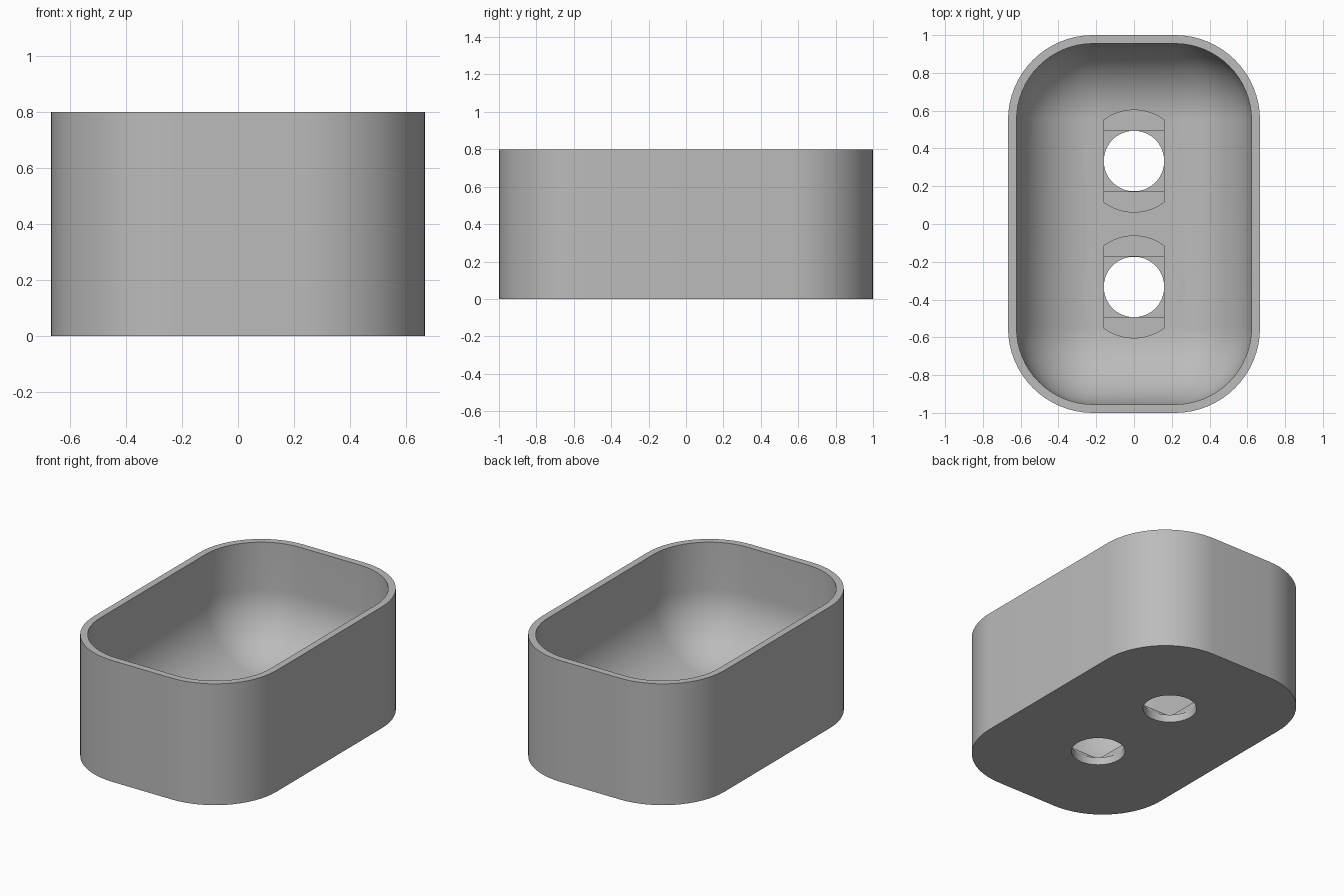
import bpy, bmesh
from math import sin, cos, pi, radians, asin

if "Cube" in bpy.data.objects:
    bpy.data.objects.remove(bpy.data.objects["Cube"])

HEIGHT, FLOOR = 0.8, 0.09
CX, CY = 0.217, 0.55            # corner centres
R_OUT, R_IN = 0.45, 0.405       # outer and inner corner radii
HOLE, HEAD = 0.16, 0.27         # shaft and head radii of the screw holes
SEG = 16

grey = bpy.data.materials.new("plain grey")
grey.use_nodes = True
GREY = (0.5, 0.5, 0.5, 1)
grey.diffuse_color = GREY
grey.node_tree.nodes["Principled BSDF"].inputs["Base Color"].default_value = GREY


def make_object(name, bm):
    bmesh.ops.remove_doubles(bm, verts=bm.verts, dist=1e-5)
    bmesh.ops.recalc_face_normals(bm, faces=bm.faces)
    mesh = bpy.data.meshes.new(name)
    bm.to_mesh(mesh)
    bm.free()
    mesh.materials.append(grey)
    obj = bpy.data.objects.new(name, mesh)
    bpy.context.collection.objects.link(obj)
    return obj


def loft(name, rings):
    """Skin closed rings of equal length and cap both ends."""
    bm = bmesh.new()
    loops = [[bm.verts.new(p) for p in ring] for ring in rings]
    n = len(loops[0])
    for a, b in zip(loops, loops[1:]):
        for i in range(n):
            j = (i + 1) % n
            bm.faces.new((a[i], a[j], b[j], b[i]))
    bm.faces.new(loops[0])
    bm.faces.new(loops[-1])
    return make_object(name, bm)


def rounded_ring(r, z):
    ring = []
    for k, (sx, sy) in enumerate(((1, 1), (-1, 1), (-1, -1), (1, -1))):
        for i in range(SEG + 1):
            a = (k + i / SEG) * pi / 2
            ring.append((sx * CX + r * cos(a), sy * CY + r * sin(a), z))
    return ring


def circle(r):
    return [(r * cos(i * pi / 32), r * sin(i * pi / 32)) for i in range(64)]


def slot():
    """Head circle trimmed to the width of the shaft."""
    half = asin(HOLE / HEAD)
    arc = [half * (1 - i / 6) for i in range(13)]
    return ([(HEAD * sin(a), HEAD * cos(a)) for a in arc]
            + [(-HEAD * sin(a), -HEAD * cos(a)) for a in arc])


# Shell: outer wall, rim, inner wall and spherical bowl corners
rings = [rounded_ring(R_OUT, 0), rounded_ring(R_OUT, HEIGHT), rounded_ring(R_IN, HEIGHT)]
for i in range(SEG + 1):
    a = i / SEG * pi / 2
    rings.append(rounded_ring(R_IN * cos(a), FLOOR + R_IN * (1 - sin(a))))
tray = loft("tray", rings)

# Stepped screw holes: shaft, square step, slot, shallow head recess
square = [(HOLE, HOLE), (-HOLE, HOLE), (-HOLE, -HOLE), (HOLE, -HOLE)]
steps = [("shaft", circle(HOLE), -0.1), ("square", square, FLOOR - 0.04),
         ("slot", slot(), FLOOR - 0.02), ("head", circle(HEAD), FLOOR + 0.0005)]
bpy.context.view_layer.objects.active = tray
tray.select_set(True)
for y in (-1 / 3, 1 / 3):
    for label, outline, low in steps:
        cutter = loft(label + "_cutter",
                      [[(px, py + y, z) for px, py in outline] for z in (low, 0.3)])
        cutter.hide_render = True
        mod = tray.modifiers.new(label, 'BOOLEAN')
        mod.object, mod.operation, mod.solver = cutter, 'DIFFERENCE', 'EXACT'
        bpy.ops.object.modifier_apply(modifier=mod.name)
        bpy.data.objects.remove(cutter)

bpy.ops.object.shade_smooth_by_angle(angle=radians(30))
